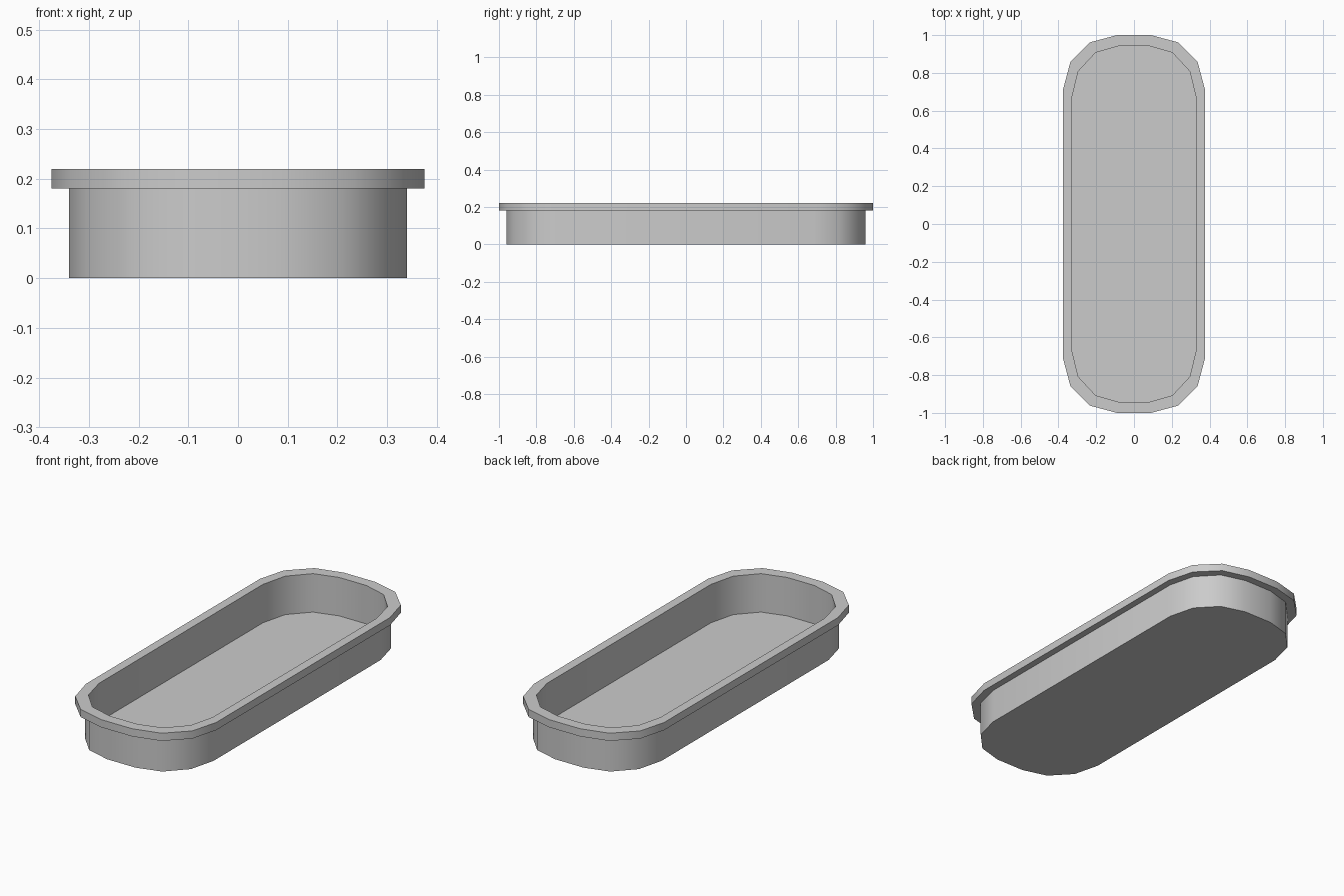
import bpy, bmesh
from math import cos, sin, radians

cube = bpy.data.objects.get("Cube")
if cube:
    bpy.data.objects.remove(cube)

grey = bpy.data.materials.new("plain grey")
grey.use_nodes = True
colour = (0.6, 0.6, 0.6, 1)
grey.diffuse_color = colour
grey.node_tree.nodes["Principled BSDF"].inputs["Base Color"].default_value = colour

RADIUS = 0.285
CORNER_X, CORNER_Y = 0.09, 0.715


def outline(bm, half_x, half_y, z):
    """Rounded rectangle with three flat facets per corner."""
    sx, sy = half_x / (CORNER_X + RADIUS), half_y / (CORNER_Y + RADIUS)
    ring = []
    for i, (mx, my) in enumerate([(1, 1), (-1, 1), (-1, -1), (1, -1)]):
        for step in range(4):
            a = radians(90 * i + 30 * step)
            x = mx * CORNER_X + RADIUS * cos(a)
            y = my * CORNER_Y + RADIUS * sin(a)
            ring.append(bm.verts.new((x * sx, y * sy, z)))
    return ring


# Tray section, from the underside up around the rim and down to the floor
section = [
    (0.34, 0.96, 0.0),
    (0.34, 0.96, 0.18),
    (0.375, 1.0, 0.18),
    (0.375, 1.0, 0.22),
    (0.328, 0.943, 0.22),
    (0.328, 0.943, 0.02),
]
bm = bmesh.new()
rings = [outline(bm, *level) for level in section]
for low, high in zip(rings, rings[1:]):
    for i in range(len(low)):
        j = (i + 1) % len(low)
        bm.faces.new((low[i], low[j], high[j], high[i]))

# Base and inner floor
bm.faces.new(rings[0][::-1])
bm.faces.new(rings[-1])
bmesh.ops.recalc_face_normals(bm, faces=bm.faces)

mesh = bpy.data.meshes.new("tray")
bm.to_mesh(mesh)
bm.free()
mesh.materials.append(grey)
tray = bpy.data.objects.new("tray", mesh)
bpy.context.collection.objects.link(tray)

# Smooth the corners, keep the rim and base edges sharp
bpy.context.view_layer.objects.active = tray
tray.select_set(True)
bpy.ops.object.shade_smooth_by_angle(angle=radians(45))
